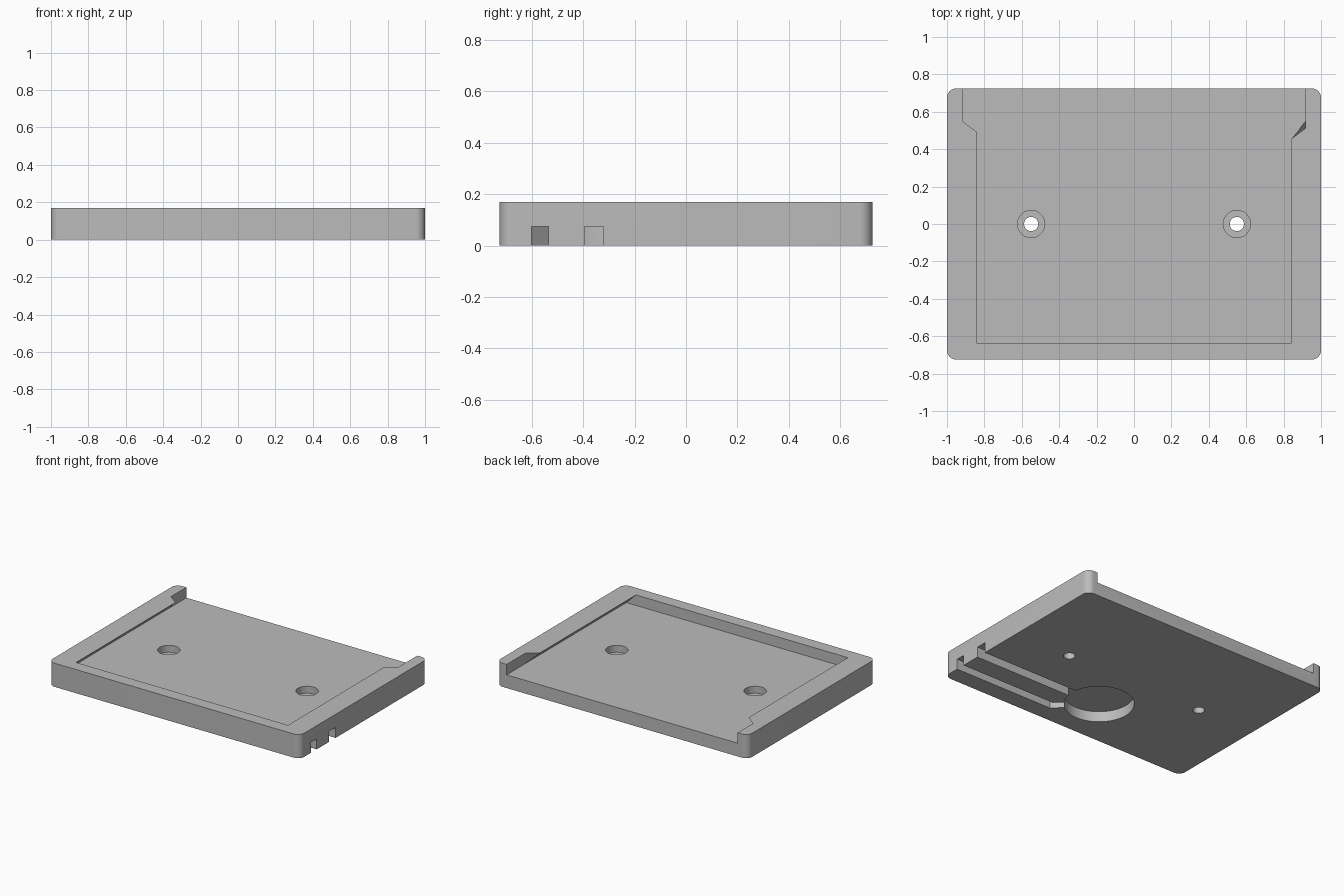
import bpy
import bmesh
from math import cos, sin, pi, radians

if "Cube" in bpy.data.objects:
    bpy.data.objects.remove(bpy.data.objects["Cube"])

HALF_X, HALF_Y, HEIGHT = 1.0, 0.725, 0.17
FLOOR = 0.095          # top of the recessed floor
CHANNEL = 0.075        # height of the cable channels underneath

grey = bpy.data.materials.new("plain_grey")
grey.use_nodes = True
grey.diffuse_color = (0.5, 0.5, 0.5, 1)
grey.node_tree.nodes["Principled BSDF"].inputs["Base Color"].default_value = (0.5, 0.5, 0.5, 1)


def loft(name, lower, upper, z0, z1):
    """Closed solid between two outlines with the same number of points."""
    bm = bmesh.new()
    a = [bm.verts.new((x, y, z0)) for x, y in lower]
    b = [bm.verts.new((x, y, z1)) for x, y in upper]
    bm.faces.new(a[::-1])
    bm.faces.new(b)
    n = len(a)
    for i in range(n):
        j = (i + 1) % n
        bm.faces.new((a[i], a[j], b[j], b[i]))
    bmesh.ops.recalc_face_normals(bm, faces=bm.faces)
    mesh = bpy.data.meshes.new(name)
    bm.to_mesh(mesh)
    bm.free()
    mesh.materials.append(grey)
    obj = bpy.data.objects.new(name, mesh)
    bpy.context.collection.objects.link(obj)
    return obj


def prism(name, outline, z0, z1):
    return loft(name, outline, outline, z0, z1)


def circle(cx, cy, r, n=64):
    return [(cx + r * cos(2 * pi * i / n), cy + r * sin(2 * pi * i / n)) for i in range(n)]


def rounded_rect(hx, hy, r, steps=8):
    pts = []
    for k, (sx, sy) in enumerate([(1, 1), (-1, 1), (-1, -1), (1, -1)]):
        for i in range(steps + 1):
            t = (k + i / steps) * pi / 2
            pts.append((sx * (hx - r) + r * cos(t), sy * (hy - r) + r * sin(t)))
    return pts


def mirrored(side):
    """Complete an outline from its +x half, listed front to back."""
    return side + [(-x, y) for x, y in reversed(side)]


def cut(target, cutter):
    cutter.hide_render = True
    mod = target.modifiers.new("cut", 'BOOLEAN')
    mod.operation = 'DIFFERENCE'
    mod.solver = 'EXACT'
    mod.object = cutter
    bpy.ops.object.select_all(action='DESELECT')
    bpy.context.view_layer.objects.active = target
    target.select_set(True)
    bpy.ops.object.modifier_apply(modifier=mod.name)
    bpy.data.objects.remove(cutter)


# Rounded base plate
plate = prism("mounting_plate", rounded_rect(HALF_X, HALF_Y, 0.05), 0, HEIGHT)

# Dovetail recess, undercut along the sides and open at the back
WIDE, NARROW, FRONT, BACK = 0.918, 0.842, -0.635, 0.9
floor_side = [(WIDE, FRONT), (WIDE, 0.455), (WIDE, 0.55), (WIDE, BACK)]
rim_side = [(NARROW, FRONT), (NARROW, 0.455), (WIDE, 0.55), (WIDE, BACK)]


def extend(side_low, side_high, z):
    """Outline at height z on the line through the floor and rim outlines."""
    t = (z - FLOOR) / (HEIGHT - FLOOR)
    return [(a[0] + t * (b[0] - a[0]), a[1]) for a, b in zip(side_low, side_high)]


TOP = HEIGHT + 0.05
cut(plate, loft("recess_cutter", mirrored(floor_side),
                mirrored(extend(floor_side, rim_side, TOP)), FLOOR, TOP))

# Two counterbored screw holes
for x in (-0.55, 0.55):
    cut(plate, prism("counterbore_cutter", circle(x, 0, 0.073, 48), FLOOR - 0.05, HEIGHT))
    cut(plate, prism("screw_hole_cutter", circle(x, 0, 0.038, 32), -0.1, HEIGHT))

# Round pocket underneath with two cable channels to the left side
cut(plate, prism("pocket_cutter", circle(0, -0.355, 0.23), -0.1, CHANNEL))
cut(plate, prism("straight_channel_cutter",
                 [(0.1, -0.395), (1.1, -0.395), (1.1, -0.32), (0.1, -0.32)], -0.1, CHANNEL))
cut(plate, prism("bent_channel_cutter",
                 [(0.21, -0.6), (1.1, -0.6), (1.1, -0.535), (0.24, -0.535),
                  (0.12, -0.415), (0.06, -0.45)], -0.1, CHANNEL))

# Smooth rounds, crisp edges
bpy.ops.object.select_all(action='DESELECT')
plate.select_set(True)
bpy.context.view_layer.objects.active = plate
bpy.ops.object.shade_smooth_by_angle(angle=radians(30))
